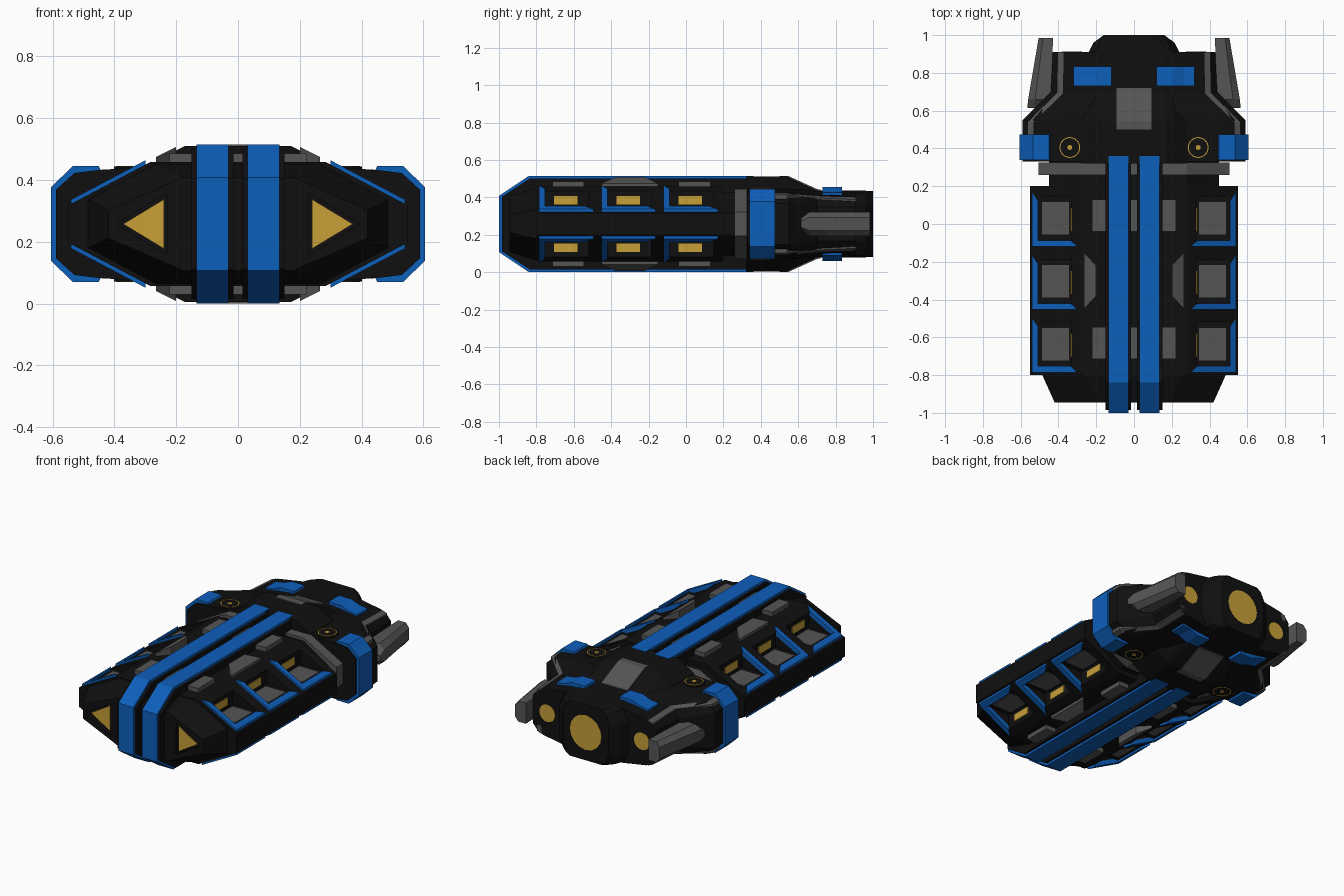
import bpy, bmesh, math
from mathutils import Vector

if "Cube" in bpy.data.objects:
    bpy.data.objects.remove(bpy.data.objects["Cube"])

MID = 0.2575  # height of the horizontal symmetry plane; parts are modelled around it


def material(name, r, g, b):
    m = bpy.data.materials.new(name)
    m.diffuse_color = (r, g, b, 1)
    m.use_nodes = True
    m.node_tree.nodes["Principled BSDF"].inputs["Base Color"].default_value = m.diffuse_color
    return m


BLACK = material("black", .005, .005, .005)
BLUE = material("blue", .004, .115, .5)
GOLD = material("gold", .58, .35, .04)
GREY = material("dark_grey", .09, .09, .09)


def finish(name, bm, mat, mirror=""):
    bmesh.ops.recalc_face_normals(bm, faces=bm.faces)
    me = bpy.data.meshes.new(name)
    bm.to_mesh(me)
    bm.free()
    ob = bpy.data.objects.new(name, me)
    bpy.context.collection.objects.link(ob)
    ob.location.z = MID
    if mat:
        me.materials.append(mat)
    if mirror:
        mod = ob.modifiers.new("mirror", 'MIRROR')
        mod.use_axis = ("x" in mirror, False, "z" in mirror)
        mod.use_mirror_merge = False
    return ob


def skin(name, rings, mat, mirror=""):
    """Join closed rings of points with quads and cap both ends."""
    bm = bmesh.new()
    vs = [[bm.verts.new(p) for p in r] for r in rings]
    n = len(vs[0])
    for a, b in zip(vs, vs[1:]):
        for i in range(n):
            bm.faces.new((a[i], a[(i + 1) % n], b[(i + 1) % n], b[i]))
    bm.faces.new(vs[0])
    bm.faces.new(vs[-1])
    return finish(name, bm, mat, mirror)


def loft(name, sections, mat):
    """Sections are (y, quarter outline from top to side), mirrored to a full ring."""
    rings = []
    for y, q in sections:
        half = q + [(x, -z) for x, z in reversed(q)]
        full = half + [(-x, z) for x, z in reversed(half)]
        rings.append([(x, y, z) for x, z in full])
    return skin(name, rings, mat)


def prism(name, pts, axis, a, b, mat, mirror="xz"):
    """Extrude a profile: xz points along y, or yz points along x."""
    place = (lambda p, t: (p[0], t, p[1])) if axis == "y" else (lambda p, t: (t, p[0], p[1]))
    return skin(name, [[place(p, t) for p in pts] for t in (a, b)], mat, mirror)


def slab(name, pts, top, thick, mat):
    """Plan outline laid on a sloping surface."""
    return skin(name, [[(x, y, top(x) - d) for x, y in pts] for d in (0, thick)], mat, "xz")


def box(name, x, y, z, mat, mirror="xz"):
    return prism(name, [(x[0], z[0]), (x[1], z[0]), (x[1], z[1]), (x[0], z[1])], "y", *y, mat, mirror)


def disc(name, centre, r, depth, axis, mat, mirror, inner=0, sides=16):
    bm = bmesh.new()
    ax = Vector((0, 1, 0)) if axis == "y" else Vector((0, 0, 1))
    u, w = Vector((1, 0, 0)), ax.cross(Vector((1, 0, 0)))
    rows = [(r, 0), (r, depth)] + ([(inner, depth), (inner, 0)] if inner else [])
    vs = [[bm.verts.new(Vector(centre) + ax * d + q * (u * math.cos(t) + w * math.sin(t)))
           for t in (2 * math.pi * i / sides for i in range(sides))] for q, d in rows]
    pairs = list(zip(vs, vs[1:])) + ([(vs[-1], vs[0])] if inner else [])
    for a, b in pairs:
        for i in range(sides):
            bm.faces.new((a[i], a[(i + 1) % sides], b[(i + 1) % sides], b[i]))
    if not inner:
        bm.faces.new(vs[0])
        bm.faces.new(vs[-1])
    return finish(name, bm, mat, mirror)


def cut(target, cutter):
    cutter.hide_render = True
    cutter.hide_viewport = True
    cutter.display_type = 'WIRE'
    mod = target.modifiers.new("cut", 'BOOLEAN')
    mod.operation = 'DIFFERENCE'
    mod.solver = 'EXACT'
    mod.object = cutter


def slope(x):
    return .2 - .528 * (x - .285)


# Main hull, nose and neck
section = [(.285, .2), (.55, .06)]
hull = loft("main_hull", [(-.8, section), (.2, section)], BLACK)
nose = loft("nose", [(-.945, [(.18, .15), (.42, .045)]), (-.79, [(.27, .197), (.49, .08)])], BLACK)
neck = [(.28, .17), (.45, .06)]
loft("neck", [(.19, neck), (.34, neck)], BLACK)
collar = [(.28, .188), (.505, .065)]
loft("neck_collar", [(.26, collar), (.325, collar)], GREY)

# Nose lights in triangular recesses
cut(nose, prism("nose_cutter", [(.23, .1), (.23, -.1), (.395, 0)], "y", -1, -.925, None, "x"))
prism("nose_light", [(.24, .08), (.24, -.08), (.372, 0)], "y", -.935, -.915, GOLD, "x")

# Side bays: notch, floor pad, window and angled blue trim
for i in range(3):
    y = -.785 + .333 * i
    cut(hull, box(f"bay_cutter_{i}", (.33, .7), (y + .03, y + .265), (.083, .3), None))
    box(f"bay_floor_{i}", (.345, .487), (y + .063, y + .235), (.07, .088), GREY)
    box(f"bay_window_{i}", (.32, .336), (y + .08, y + .205), (.103, .15), GOLD)
    outline = [(.54, y), (.3, y), (.335, y + .032), (.507, y + .032), (.507, y + .24), (.54, y + .29)]
    slab(f"bay_trim_{i}", outline, lambda x: slope(x) + .014, .03, BLUE)

# Spine rails with wraparound blue stripes and grey cross bars
prism("spine_rail", [(-.985, .145), (-.835, .243), (.36, .243), (.36, -.243), (-.835, -.243), (-.985, -.145)],
      "x", .015, .15, BLACK, "x")
prism("spine_stripe", [(-1, .15), (-.84, MID), (.36, MID), (.36, -MID), (-.84, -MID), (-1, -.15)],
      "x", .03, .135, BLUE, "x")
for i, y in enumerate((-.715, -.04)):
    box(f"cross_bar_{i}", (-.222, .222), (y, y + .17), (-.228, .228), GREY, "")
slab("shoulder_plate", [(.2, -.38), (.265, -.45), (.265, -.15), (.2, -.22)],
     lambda x: .25 - .5 * (x - .2), .05, GREY)

# Rear shoulders tapering to the engine section
wide = [(.2, .19), (.45, .175), (.53, .165), (.59, .11)]
loft("rear_shoulders", [
    (.33, wide), (.55, wide),
    (.63, [(.2, .185), (.42, .16), (.47, .145), (.51, .1)]),
    (.7, [(.2, .175), (.37, .15), (.41, .13), (.44, .09)]),
    (.91, [(.2, .172), (.36, .145), (.4, .125), (.43, .09)])], BLACK)

# Raised rear spine ending in the central nozzle
ridge = [(.17, .253), (.2, .238), (.28, .188)]
loft("rear_spine", [
    (.32, ridge), (.54, ridge),
    (.7, [(.16, .18), (.2, .17), (.25, .1)]),
    (.91, [(.16, .178), (.2, .165), (.24, .1)]),
    (.96, [(.15, .178), (.18, .165), (.215, .1)]),
    (1, [(.11, .175), (.14, .155), (.16, .09)])], BLACK)
prism("rear_hatch", [(.5, MID), (.545, MID), (.7, .187), (.72, .183), (.72, .15), (.5, .2)],
      "x", -.092, .092, GREY, "z")

# Engine glow discs
disc("main_engine_light", (0, .98, 0), .11, .0205, "y", GOLD, "")
disc("side_engine_light", (.33, .9, 0), .055, .013, "y", GOLD, "x")

# Blue clamps around the shoulders and on the engine section
prism("shoulder_clamp", [(.44, .165), (.45, .187), (.535, .187), (.605, .12),
                         (.605, -.12), (.535, -.187), (.45, -.187), (.44, -.165)], "y", .34, .475, BLUE, "x")
prism("engine_clamp", [(.12, .15), (.12, .197), (.21, .197), (.265, .175), (.32, .168), (.32, .13)],
      "y", .73, .835, BLUE)

# Grey edge strips following the taper
path = [(.55, .46, .166), (.55, .54, .166), (.395, .69, .152), (.39, .91, .142)]
skin("edge_strip", [[(x - .018, y, z), (x + .014, y, z - .012), (x + .014, y, z - .05), (x - .018, y, z - .05)]
                    for x, y, z in path], GREY, "xz")

# Outer thruster booms
boom = [(.06, .615, .505, .03), (.06, .66, .5, .065), (.055, .75, .49, .065), (.038, .985, .467, .065)]
skin("thruster_boom", [[(c + w, y, h * .55), (c + w * .4, y, h), (c - w, y, h),
                        (c - w, y, -h), (c + w * .4, y, -h), (c + w, y, -h * .55)]
                       for w, y, c, h in boom], GREY, "x")

# Round ports on the shoulders
disc("port_base", (.34, .405, .17), .062, .0165, "z", BLACK, "xz", 0, 24)
disc("port_ring", (.34, .405, .18), .055, .0085, "z", GOLD, "xz", .05, 24)
disc("port_dot", (.34, .405, .18), .013, .0085, "z", GOLD, "xz", 0, 12)
